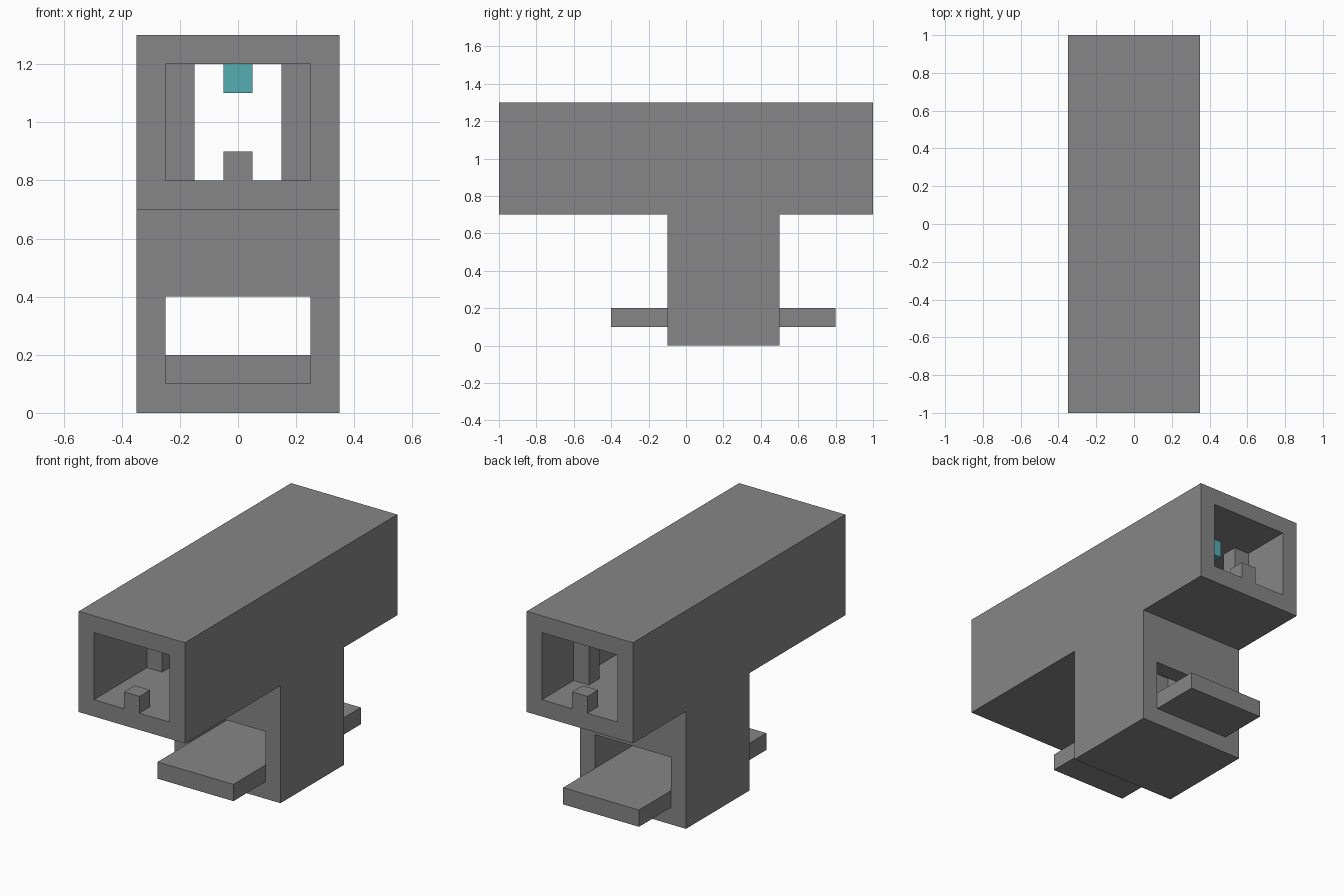
import bpy
import bmesh

default = bpy.data.objects.get("Cube")
if default:
    bpy.data.objects.remove(default, do_unlink=True)


def material(name, rgb):
    m = bpy.data.materials.new(name)
    m.use_nodes = True
    color = (*rgb, 1)
    m.diffuse_color = color
    m.node_tree.nodes["Principled BSDF"].inputs["Base Color"].default_value = color
    return m


grey = material("grey", (0.24, 0.24, 0.24))
teal = material("teal", (0.09, 0.42, 0.45))


def finish(name, bm, mat):
    bmesh.ops.recalc_face_normals(bm, faces=bm.faces)
    mesh = bpy.data.meshes.new(name)
    bm.to_mesh(mesh)
    bm.free()
    mesh.materials.append(mat)
    obj = bpy.data.objects.new(name, mesh)
    bpy.context.scene.collection.objects.link(obj)
    return obj


def box(name, xs, ys, zs, mat=grey):
    """Box given by its (low, high) range on each axis."""
    bm = bmesh.new()
    bmesh.ops.create_cube(bm, size=1)
    ranges = (xs, ys, zs)
    for v in bm.verts:
        v.co = [r[1] if c > 0 else r[0] for c, r in zip(v.co, ranges)]
    return finish(name, bm, mat)


def prism(name, half_width, profile, mat=grey):
    """Side profile (y, z) extruded across x."""
    bm = bmesh.new()
    face = bm.faces.new([bm.verts.new((-half_width, y, z)) for y, z in profile])
    side = bmesh.ops.extrude_face_region(bm, geom=[face])["geom"]
    moved = [g for g in side if isinstance(g, bmesh.types.BMVert)]
    bmesh.ops.translate(bm, verts=moved, vec=(2 * half_width, 0, 0))
    return finish(name, bm, mat)


def cut(obj, cutter):
    mod = obj.modifiers.new("cut", "BOOLEAN")
    mod.operation = "DIFFERENCE"
    mod.solver = "EXACT"
    mod.object = cutter
    bpy.context.view_layer.objects.active = obj
    bpy.ops.object.modifier_apply(modifier=mod.name)
    bpy.data.objects.remove(cutter, do_unlink=True)


# T-shaped body: long tube on a hollow base
body = prism("body", 0.35, [(-1, 0.7), (-0.1, 0.7), (-0.1, 0), (0.5, 0),
                            (0.5, 0.7), (1, 0.7), (1, 1.3), (-1, 1.3)])
inner = (-0.25, 0.25)
cut(body, box("tube_bore", inner, (-1.1, 1.1), (0.8, 1.2)))
cut(body, box("base_room", inner, (0, 0.4), (0.1, 0.7)))
cut(body, box("base_doorways", inner, (-0.2, 0.6), (0.1, 0.4)))

# Slab running through both doorways
box("walkway_slab", inner, (-0.4, 0.8), (0.1, 0.2))

# Small blocks on the tube floor at each mouth
middle = (-0.05, 0.05)
for end, ys in (("front", (-1, -0.9)), ("back", (0.9, 1))):
    box(end + "_floor_block", middle, ys, (0.8, 0.9))

# Paired posts inside the tube
for end, ys in (("front", (-0.5, -0.4)), ("back", (0.6, 0.7))):
    for side, xs in (("right", (-0.25, -0.15)), ("left", (0.15, 0.25))):
        box(f"{end}_{side}_post", xs, ys, (0.8, 1.2))

# Hanging lamp between the back posts
box("ceiling_lamp", middle, (0.6, 0.7), (1.1, 1.2), teal)
